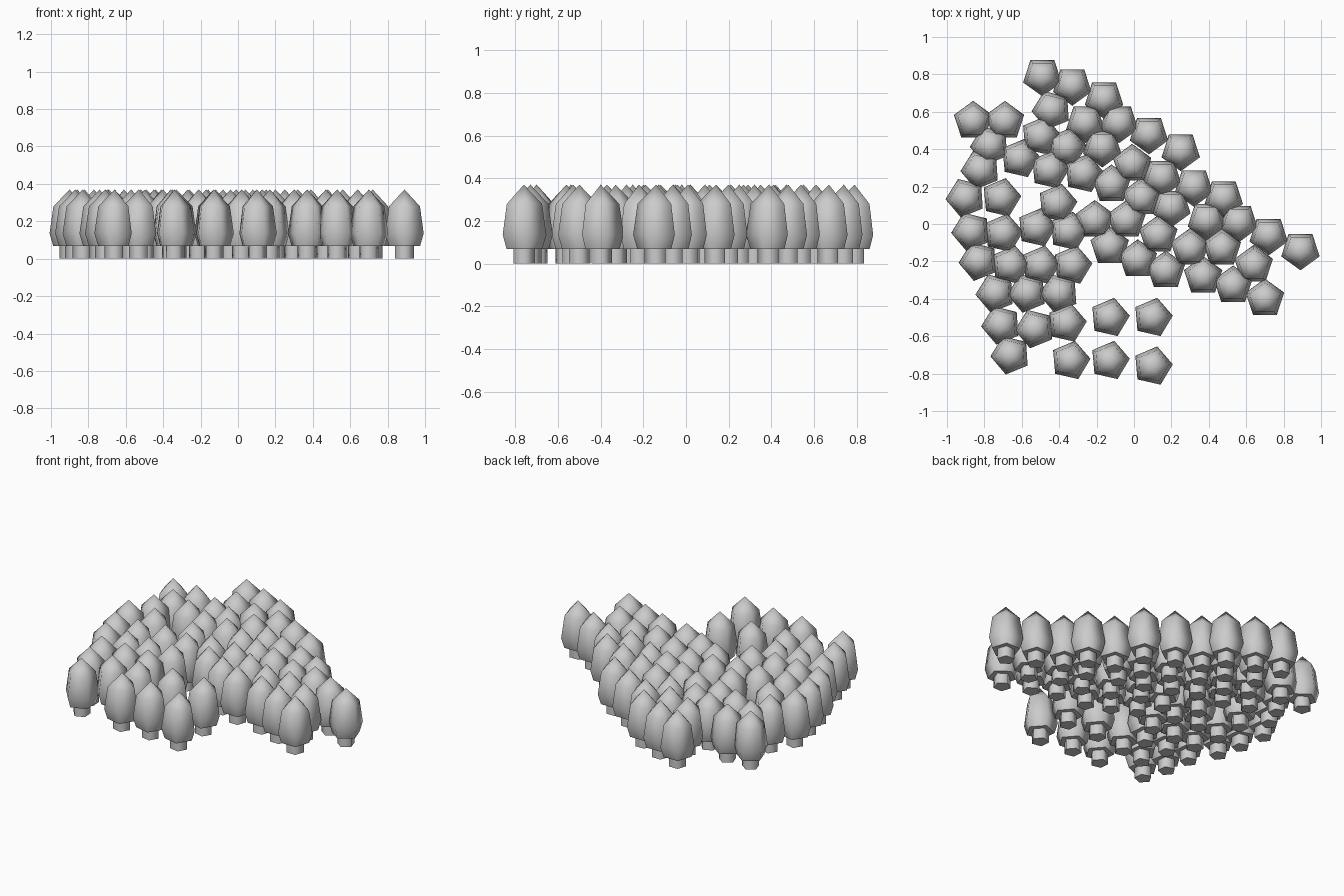
import bpy, bmesh, math

if "Cube" in bpy.data.objects:
    bpy.data.objects.remove(bpy.data.objects["Cube"])


def lathe(bm, rings, smooth_from, cap_bottom=True, apex=None, sides=5):
    """Stack five-sided rings (radius, z); optionally close with a point."""
    loops = []
    for r, z in rings:
        loops.append([bm.verts.new((r * math.cos(2 * math.pi * i / sides),
                                    r * math.sin(2 * math.pi * i / sides), z))
                      for i in range(sides)])
    if cap_bottom:
        bm.faces.new(loops[0][::-1])
    for a, b in zip(loops, loops[1:]):
        for i in range(sides):
            j = (i + 1) % sides
            bm.faces.new((a[i], a[j], b[j], b[i])).smooth = smooth_from
    if apex is not None:
        tip = bm.verts.new((0, 0, apex))
        top = loops[-1]
        for i in range(sides):
            bm.faces.new((top[i], top[(i + 1) % sides], tip)).smooth = smooth_from


def tree_mesh():
    bm = bmesh.new()
    # trunk
    lathe(bm, [(0.054, 0.0), (0.054, 0.08)], True)
    # foliage
    lathe(bm, [(0.088, 0.068), (0.108, 0.135), (0.087, 0.28)], True, apex=0.37)
    # keep the undersides crisp
    for e in bm.edges:
        if any(len(f.verts) == 5 for f in e.link_faces):
            e.smooth = False
    me = bpy.data.meshes.new("tree")
    bm.to_mesh(me)
    bm.free()
    return me


# tree positions in hundredths of a unit, grouped by the turn of the pentagon
groups = {
    # far edge, points facing forward
    54: [(-49, 79), (-33, 74), (-16, 67), (-8, 54), (8, 48), (25, 39),
         (32, 20), (48, 14), (39, 2), (56, 1), (72, -6), (89, -14),
         (-26, 54), (-17, 41), (15, 25), (20, 9)],
    # points facing back
    18: [(-86, 55), (-69, 55), (-1, 32), (4, 14), (-12, 21), (-4, 2),
         (-13, -12), (2, -19), (17, -25), (37, -28), (53, -33), (70, -40),
         (13, -6), (30, -13), (47, -13), (64, -22), (-21, 2)],
    # left edge
    40: [(-77, 42), (-82, 29), (-90, 14), (-87, -4), (-83, -20), (-74, -37),
         (-71, -54), (-66, -70), (-44, 61), (-57, -37), (-40, -37),
         (-53, -56)],
    # front rows and interior, points facing right
    5: [(-71, 14), (-50, 47), (-61, 35), (-36, 41), (-45, 29), (-27, 27),
        (-41, 11), (-70, -5), (-52, -2), (-35, -4), (-66, -22), (-50, -22),
        (-33, -22), (-36, -53), (-34, -73), (-13, -50), (-13, -73),
        (10, -50), (10, -76)],
}

mesh = tree_mesh()
n = 0
for turn, spots in groups.items():
    for x, y in spots:
        n += 1
        ob = bpy.data.objects.new(f"tree_{n:02d}", mesh)
        ob.location = (x / 100, y / 100, 0)
        ob.rotation_euler.z = math.radians(turn)
        bpy.context.collection.objects.link(ob)
